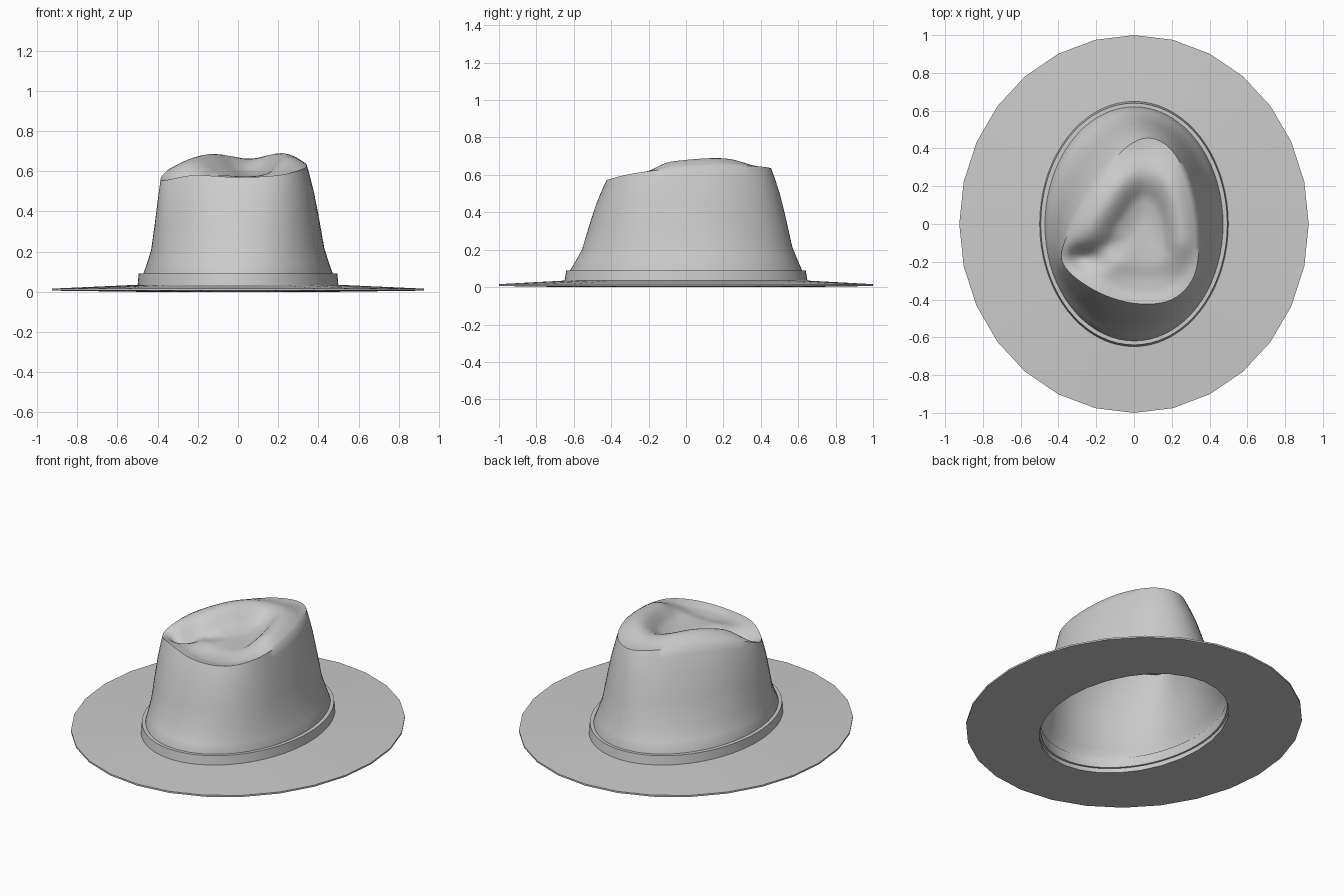
import bpy, math

if "Cube" in bpy.data.objects:
    bpy.data.objects.remove(bpy.data.objects["Cube"])

N = 72  # crown and band segments


def smooth(a, b, x):
    x = min(1, max(0, (x - a) / (b - a)))
    return x * x * (3 - 2 * x)


def ellipse(rx, ry, z, n):
    return [(rx * math.cos(2 * math.pi * i / n), ry * math.sin(2 * math.pi * i / n), z) for i in range(n)]


def loft(name, rings, closed=False, tip=None, angle=35):
    """Skin a stack of equal rings, optionally closing to a loop or a tip."""
    n = len(rings[0])
    verts = [p for r in rings for p in r]
    faces = []
    count = len(rings) if closed else len(rings) - 1
    for k in range(count):
        a, b = k * n, (k + 1) % len(rings) * n
        faces += [(a + i, a + (i + 1) % n, b + (i + 1) % n, b + i) for i in range(n)]
    if tip:
        a = (len(rings) - 1) * n
        faces += [(a + i, a + (i + 1) % n, len(verts)) for i in range(n)]
        verts.append(tip)
    mesh = bpy.data.meshes.new(name)
    mesh.from_pydata(verts, [], faces)
    obj = bpy.data.objects.new(name, mesh)
    bpy.context.collection.objects.link(obj)
    bpy.ops.object.select_all(action='DESELECT')
    obj.select_set(True)
    bpy.context.view_layer.objects.active = obj
    bpy.ops.object.shade_smooth_by_angle(angle=math.radians(angle))
    return obj


def closed_spline(pts, n):
    """Catmull-Rom through a closed set of points, sampled n times."""
    out, m = [], len(pts)
    for i in range(n):
        k, t = divmod(i * m / n, 1)
        p = [pts[(int(k) + d) % m] for d in (-1, 0, 1, 2)]
        out.append(tuple(0.5 * (2 * b + (c - a) * t + (2 * a - 5 * b + 4 * c - d) * t * t
                                + (3 * b - a - 3 * c + d) * t ** 3) for a, b, c, d in zip(*p)))
    return out


# Brim: thin annulus with a gentle rise towards the crown
loft("brim", [ellipse(0.475, 0.62, 0.0, 28), ellipse(0.925, 1.0, 0.006, 28),
              ellipse(0.925, 1.0, 0.016, 28), ellipse(0.48, 0.63, 0.036, 28)], closed=True)

# Hat band around the crown base
loft("hat_band", [ellipse(0.465, 0.61, 0.03, N), ellipse(0.5, 0.65, 0.03, N),
                  ellipse(0.494, 0.64, 0.09, N), ellipse(0.465, 0.61, 0.09, N)], closed=True)

# Crown: base ellipse swept up to a teardrop rim, then a pinched top
rim = closed_spline([(0.34, -0.05, 0.635), (0.295, 0.2, 0.65), (0.2, 0.39, 0.645), (0.07, 0.455, 0.635),
                     (-0.07, 0.38, 0.64), (-0.22, 0.18, 0.645), (-0.335, -0.02, 0.615), (-0.38, -0.2, 0.555),
                     (-0.22, -0.345, 0.58), (0.0, -0.42, 0.57), (0.2, -0.4, 0.58), (0.32, -0.27, 0.61)], N)
base = ellipse(0.475, 0.625, 0.08, N)
rings = [ellipse(0.477, 0.622, 0.002, N)]
for u, w in [(0, 0), (.12, .17), (.25, .34), (.5, .52), (.75, .72), (.92, .9), (1, 1)]:
    rings.append([(b[0] + (r[0] - b[0]) * w, b[1] + (r[1] - b[1]) * w, b[2] + (r[2] - b[2]) * u)
                  for b, r in zip(base, rim)])

cx, cy, floor = 0.04, -0.06, 0.575


def top_point(r, t):
    x, y = r[0] + (cx - r[0]) * t, r[1] + (cy - r[1]) * t
    z = r[2] + (floor - r[2]) * smooth(0.25, 0.9, t)
    # side ridges, fading out over the front shelf and at the back tip
    side = smooth(-0.24, -0.08, y) * smooth(0.46, 0.25, y) if y < 0 else 1 - smooth(0.2, 0.46, y)
    z += 0.04 * side * math.sin(math.pi * min(1, t / 0.6)) ** 1.0
    # finger dent at the front left
    d = ((x + 0.27) / 0.1) ** 2 + ((y + 0.18) / 0.055) ** 2
    z -= 0.06 * math.exp(-d) * smooth(0, 0.2, t)
    # shallow hollow behind the front edge
    z -= 0.015 * smooth(-0.2, -0.3, y) * smooth(0, 0.2, t) if y < -0.2 else 0
    return x, y, z


for k in range(1, 18):
    rings.append([top_point(r, k / 18) for r in rim])
loft("crown", rings, tip=(cx, cy, floor), angle=50)
